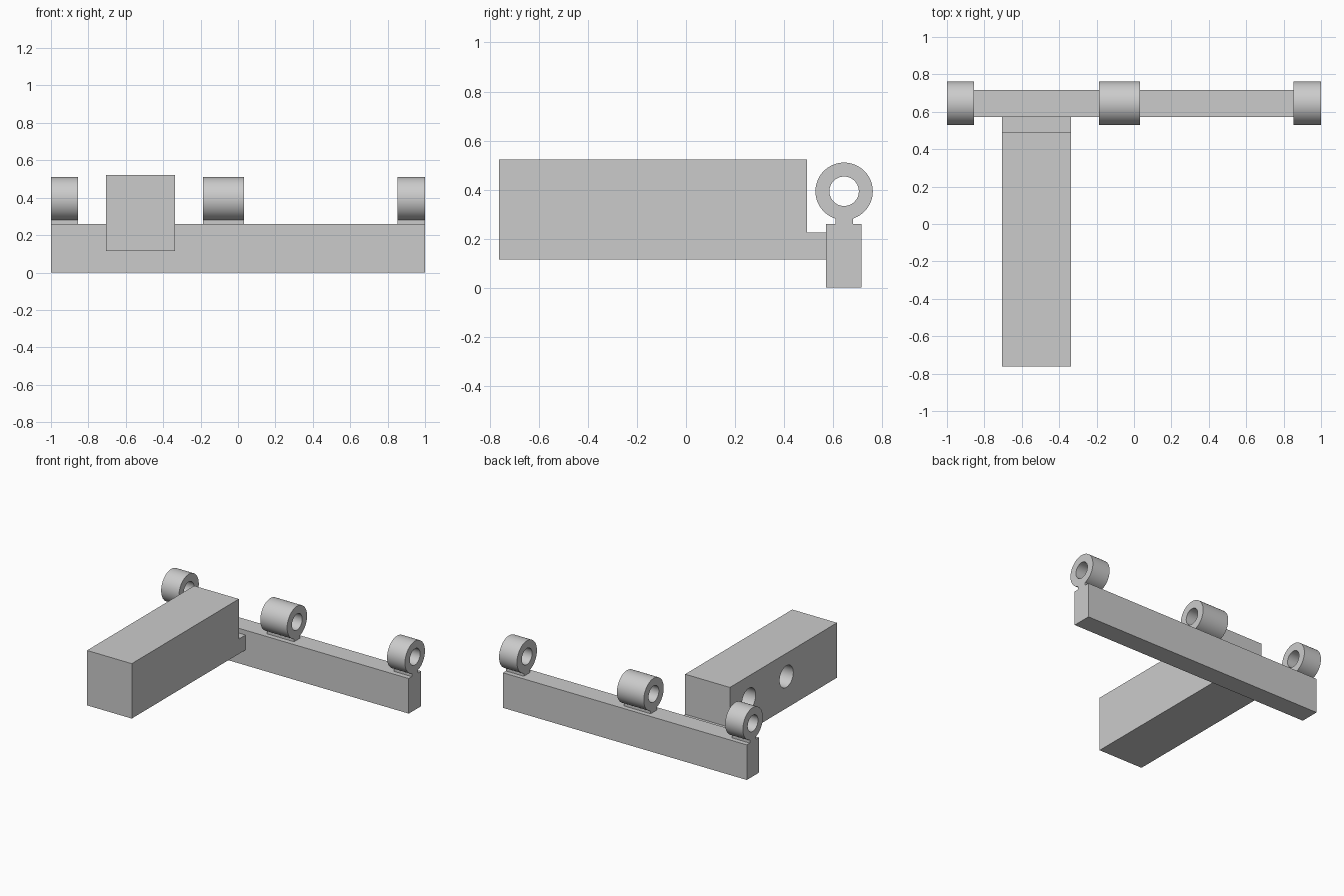
import bpy, bmesh, math
from mathutils import Matrix

cube = bpy.data.objects.get("Cube")
if cube:
    bpy.data.objects.remove(cube, do_unlink=True)

grey = bpy.data.materials.new("plain_grey")
grey.use_nodes = True
colour = (0.6, 0.6, 0.6, 1)
grey.diffuse_color = colour
grey.node_tree.nodes["Principled BSDF"].inputs["Base Color"].default_value = colour


def extrude_x(name, profile, x0, x1):
    """Extrude a closed (y, z) outline from x0 to x1."""
    bm = bmesh.new()
    face = bm.faces.new([bm.verts.new((x0, y, z)) for y, z in profile])
    ext = bmesh.ops.extrude_face_region(bm, geom=[face])
    verts = [v for v in ext["geom"] if isinstance(v, bmesh.types.BMVert)]
    bmesh.ops.translate(bm, verts=verts, vec=(x1 - x0, 0, 0))
    bmesh.ops.recalc_face_normals(bm, faces=bm.faces)
    mesh = bpy.data.meshes.new(name)
    bm.to_mesh(mesh)
    bm.free()
    mesh.materials.append(grey)
    obj = bpy.data.objects.new(name, mesh)
    bpy.context.collection.objects.link(obj)
    return obj


def drill(obj, y, z, radius, x0, x1):
    """Cut a round hole along x from x0 to x1."""
    circle = [(y + radius * math.cos(math.tau * i / 64),
               z + radius * math.sin(math.tau * i / 64)) for i in range(64)]
    cutter = extrude_x("hole_cutter", circle, x0, x1)
    cutter.hide_render = True
    mod = obj.modifiers.new("hole", 'BOOLEAN')
    mod.operation = 'DIFFERENCE'
    mod.solver = 'EXACT'
    mod.object = cutter
    bpy.context.view_layer.update()
    graph = bpy.context.evaluated_depsgraph_get()
    mesh = bpy.data.meshes.new_from_object(obj.evaluated_get(graph))
    obj.modifiers.clear()
    obj.data = mesh
    bpy.data.objects.remove(cutter, do_unlink=True)


def smooth(obj):
    bpy.ops.object.select_all(action='DESELECT')
    obj.select_set(True)
    bpy.context.view_layer.objects.active = obj
    bpy.ops.object.shade_smooth_by_angle(angle=math.radians(30))


# Long cross bar
bar_top = 0.26
extrude_x("cross_bar", [(0.572, 0), (0.716, 0), (0.716, bar_top), (0.572, bar_top)], -1, 1)

# Arm block with a low tongue meeting the bar, and blind holes in its right side
arm = extrude_x("arm_block", [(-0.762, 0.115), (0.572, 0.115), (0.572, 0.225),
                              (0.493, 0.225), (0.493, 0.522), (-0.762, 0.522)],
                -0.705, -0.338)
for y in (0.27, -0.17):
    drill(arm, y, 0.35, 0.08, -0.8, -0.45)
smooth(arm)

# Hinge knuckles: a ring on a short neck, in one outline
cy, cz, outer, inner, neck = 0.645, 0.393, 0.117, 0.06, 0.036
gap = math.asin(neck / outer)
start, sweep = -math.pi / 2 + gap, math.tau - 2 * gap
outline = [(cy + outer * math.cos(start + sweep * i / 64),
            cz + outer * math.sin(start + sweep * i / 64)) for i in range(65)]
outline += [(cy - neck, bar_top), (cy + neck, bar_top)]
for name, x0, x1 in (("right_knuckle", -1, -0.855),
                     ("middle_knuckle", -0.187, 0.033),
                     ("left_knuckle", 0.853, 1)):
    knuckle = extrude_x(name, outline, x0, x1)
    drill(knuckle, cy, cz, inner, x0 - 0.1, x1 + 0.1)
    smooth(knuckle)
